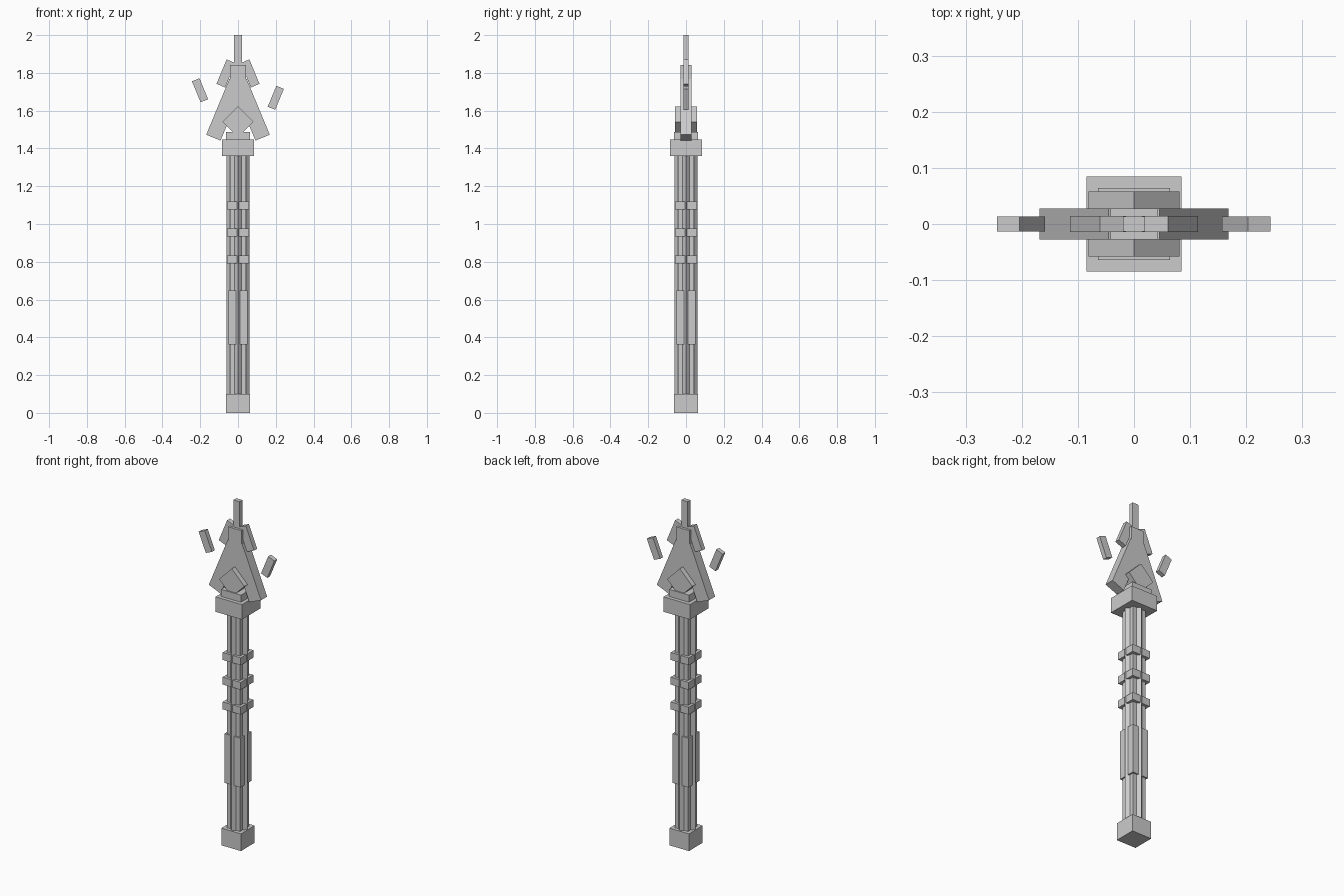
import bpy
from math import radians, cos, sin

cube = bpy.data.objects.get("Cube")
if cube:
    bpy.data.objects.remove(cube, do_unlink=True)

grey = bpy.data.materials.new("plain_grey")
grey.use_nodes = True
colour = (0.6, 0.6, 0.6, 1)
grey.diffuse_color = colour
grey.node_tree.nodes["Principled BSDF"].inputs["Base Color"].default_value = colour


def box(name, centre, size, tilt=0, spin=0):
    """Box leaning by tilt about y (positive leans the top to +x) and spun about z, in degrees."""
    bpy.ops.mesh.primitive_cube_add(size=1, location=centre,
                                    rotation=(0, radians(tilt), radians(spin)))
    ob = bpy.context.object
    ob.name = name
    ob.scale = size
    ob.data.materials.append(grey)
    return ob


def block(name, half_x, half_y, low, high, x=0, y=0, spin=0):
    """Upright box between two heights."""
    return box(name, (x, y, (low + high) / 2),
               (2 * half_x, 2 * half_y, high - low), spin=spin)


# Pommel and ring of eight rods, each with a ridge facing outward
block("pommel", 0.063, 0.063, 0, 0.1)
for i in range(8):
    a = radians(45 * i)
    block("shaft_rod", 0.013, 0.013, 0.1, 1.36,
          0.0415 * cos(a), 0.0415 * sin(a), 45 * i + 45)

# Grips and bands on the four diagonal rods
for sx in (-1, 1):
    for sy in (-1, 1):
        block("grip", 0.02, 0.02, 0.362, 0.648, 0.031 * sx, 0.031 * sy)
        for z in (0.79, 0.934, 1.077):
            block("band", 0.026, 0.026, z, z + 0.043, 0.032 * sx, 0.032 * sy)

# Collar and head core
block("collar", 0.085, 0.085, 1.36, 1.447)
block("collar_step", 0.064, 0.064, 1.447, 1.488)
box("diamond", (0, 0, 1.541), (0.115, 0.115, 0.115), tilt=45)
block("head_core", 0.042, 0.028, 1.52, 1.843)
block("tip", 0.02, 0.013, 1.843, 2.0)

# Slanted blades and upper wings
for side, s in (("left", 1), ("right", -1)):
    box(side + "_blade", (0.069 * s, 0, 1.605), (0.082, 0.056, 0.32), tilt=-22.5 * s)
    box(side + "_wing", (0.064 * s, 0, 1.797), (0.05, 0.028, 0.14), tilt=-22.5 * s)

# Floating shards at unequal heights
box("left_shard", (0.2, 0, 1.668), (0.043, 0.026, 0.12), tilt=22.5)
box("right_shard", (-0.201, 0, 1.708), (0.043, 0.026, 0.12), tilt=-22.5)
